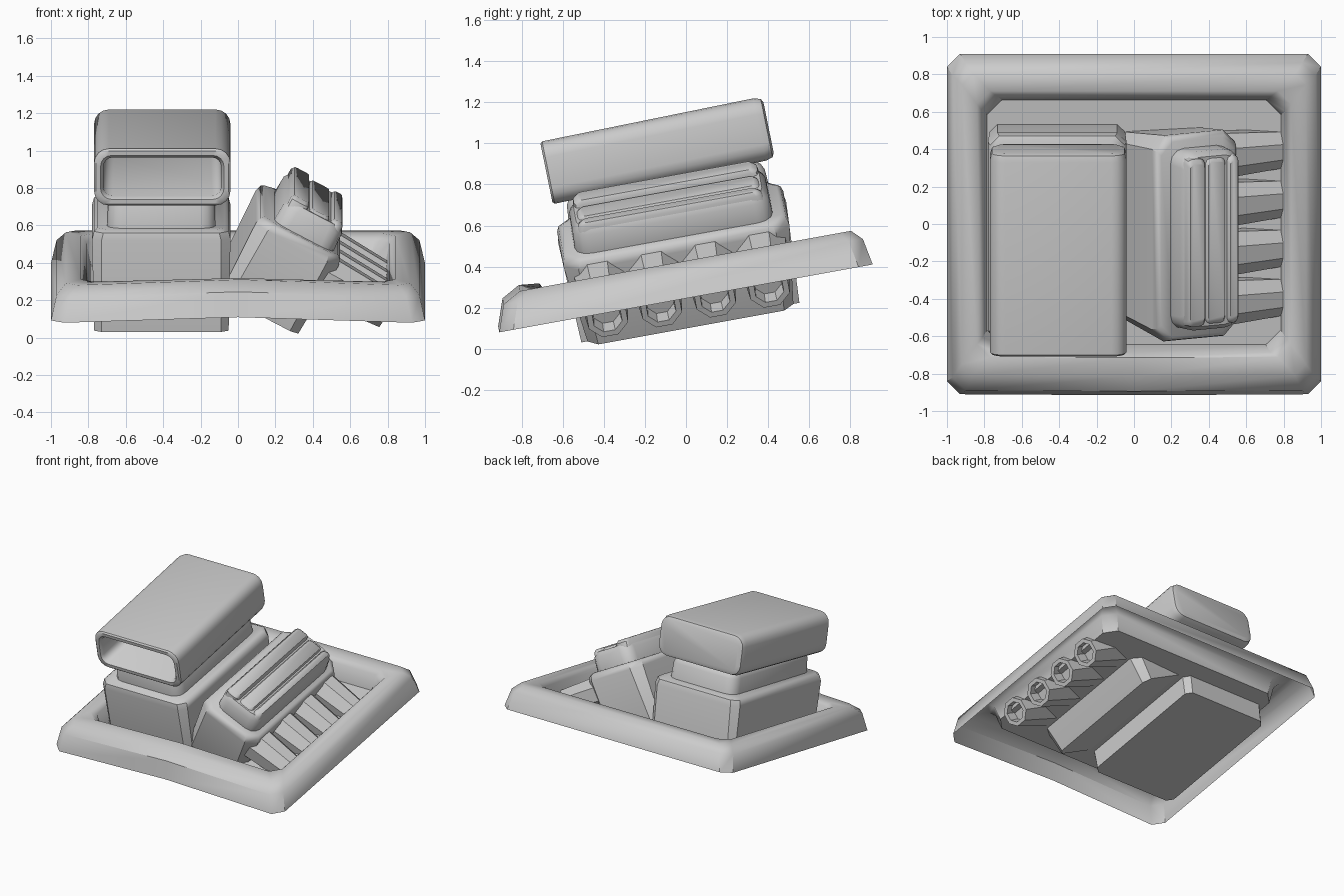
import bpy, bmesh, math
from mathutils import Matrix, Vector

if "Cube" in bpy.data.objects:
    bpy.data.objects.remove(bpy.data.objects["Cube"], do_unlink=True)

grey = bpy.data.materials.new("plain_grey")
grey.use_nodes = True
grey.diffuse_color = (0.6, 0.6, 0.6, 1)
grey.node_tree.nodes["Principled BSDF"].inputs["Base Color"].default_value = (0.6, 0.6, 0.6, 1)


def move(x, y, z):
    return Matrix.Translation((x, y, z))


def turn(degrees, axis):
    return Matrix.Rotation(math.radians(degrees), 4, axis)


# The whole assembly leans up towards the back
LEAN = move(0, 0, 0.245) @ turn(10.3, 'X')


def ring(hx, y0, y1, r, z, steps=1, lift=None):
    """Rectangle with cut or rounded corners; lift raises the front middle."""
    pts = []
    for k, (sx, y, sy) in enumerate(((1, y1, 1), (-1, y1, 1), (-1, y0, -1), (1, y0, -1))):
        for i in range(steps + 1):
            a = math.pi / 2 * (k + i / steps)
            pts.append(Vector((sx * (hx - r) + r * math.cos(a),
                               y - sy * r + r * math.sin(a), z)))
        if k == 2 and lift is not None:
            pts.append(Vector((0, y0, z + lift)))
    return pts


def circle(r, z, sides=8):
    return [Vector((r * math.cos(math.tau * i / sides),
                    r * math.sin(math.tau * i / sides), z)) for i in range(sides)]


def loft(name, rings, place, close_start=True):
    bm = bmesh.new()
    loops = [[bm.verts.new(p) for p in pts] for pts in rings]
    n = len(loops[0])
    for a, b in zip(loops, loops[1:]):
        for i in range(n):
            j = (i + 1) % n
            bm.faces.new((a[i], a[j], b[j], b[i]))
    bm.faces.new(loops[-1])
    if close_start:
        bm.faces.new(loops[0][::-1])
    bm.transform(LEAN @ place)
    mesh = bpy.data.meshes.new(name)
    bm.to_mesh(mesh)
    bm.free()
    mesh.materials.append(grey)
    ob = bpy.data.objects.new(name, mesh)
    bpy.context.collection.objects.link(ob)
    bpy.ops.object.select_all(action='DESELECT')
    ob.select_set(True)
    bpy.context.view_layer.objects.active = ob
    bpy.ops.object.shade_smooth_by_angle(angle=math.radians(42))
    return ob


def block(name, sections, place, steps=1):
    """Solid stacked from (half width, half length, corner, height) sections."""
    return loft(name, [ring(hx, -hy, hy, r, z, steps) for hx, hy, r, z in sections], place)


# Tray: hollow rim with a sunken floor
loft("tray", [
    ring(1.0, -0.925, 0.925, 0.07, 0, 1, 0.03),
    ring(0.97, -0.88, 0.90, 0.07, 0.13, 1, 0.03),
    ring(0.92, -0.79, 0.85, 0.06, 0.18, 1, 0.03),
    ring(0.84, -0.69, 0.755, 0.07, 0.18, 1, 0.02),
    ring(0.81, -0.67, 0.72, 0.08, 0.15, 1, 0.01),
    ring(0.785, -0.65, 0.68, 0.08, 0.03, 1, 0),
], Matrix(), close_start=False)

# Upright block with its raised top
upright = move(-0.41, 0, 0)
block("upright_block", [(0.36, 0.54, 0.04, -0.12), (0.37, 0.565, 0.05, 0.38),
                        (0.36, 0.555, 0.05, 0.42), (0.34, 0.53, 0.05, 0.435)], upright)
block("upright_plug", [(0.29, 0.50, 0.08, 0.42), (0.285, 0.49, 0.08, 0.55),
                       (0.27, 0.475, 0.07, 0.58), (0.24, 0.45, 0.06, 0.60)], upright, 3)

# Sleeve floating above the upright block, open at the front
sleeve = [(0.33, 0.125, 0.06, -0.545), (0.355, 0.145, 0.075, -0.535),
          (0.365, 0.155, 0.08, -0.50), (0.365, 0.155, 0.08, 0.55),
          (0.355, 0.145, 0.075, 0.56), (0.33, 0.12, 0.06, 0.56),
          (0.315, 0.105, 0.05, 0.54), (0.31, 0.10, 0.05, -0.48)]
block("sleeve", sleeve, move(-0.405, 0, 0.735) @ turn(91.2, 'X'), 4)

# Block rolled over to the side
rolled = move(0.34, 0, 0.39) @ turn(28, 'Y')
block("rolled_block", [(0.235, 0.51, 0.05, -0.48), (0.25, 0.56, 0.07, -0.05),
                       (0.24, 0.55, 0.07, -0.015), (0.22, 0.53, 0.07, 0)], rolled)
block("rolled_plug", [(0.18, 0.49, 0.08, -0.01), (0.175, 0.485, 0.08, 0.10),
                      (0.15, 0.46, 0.07, 0.135)], rolled @ move(0.015, 0, 0), 3)

# Long slats on the rolled plug: two raised, the middle one lower
for name, x, hx, top in (("left_slat", 0.14, 0.035, 0.155),
                         ("middle_slat", 0.035, 0.062, 0.15),
                         ("right_slat", -0.09, 0.055, 0.17)):
    block(name, [(hx, 0.47, 0.03, 0.05), (hx, 0.455, 0.03, top - 0.02),
                 (hx - 0.012, 0.43, 0.02, top)], rolled @ move(x, 0, 0), 2)

# Four tapered tubes sticking out of the rolled block
for i in range(4):
    place = move(0.43, -0.395 + 0.267 * i, 0.17) @ turn(118, 'Y') @ turn(22.5, 'Z')
    loft("tube_%d" % (i + 1),
         [circle(0.135, 0), circle(0.105, 0.42), circle(0.075, 0.42), circle(0.07, 0.34)], place)
